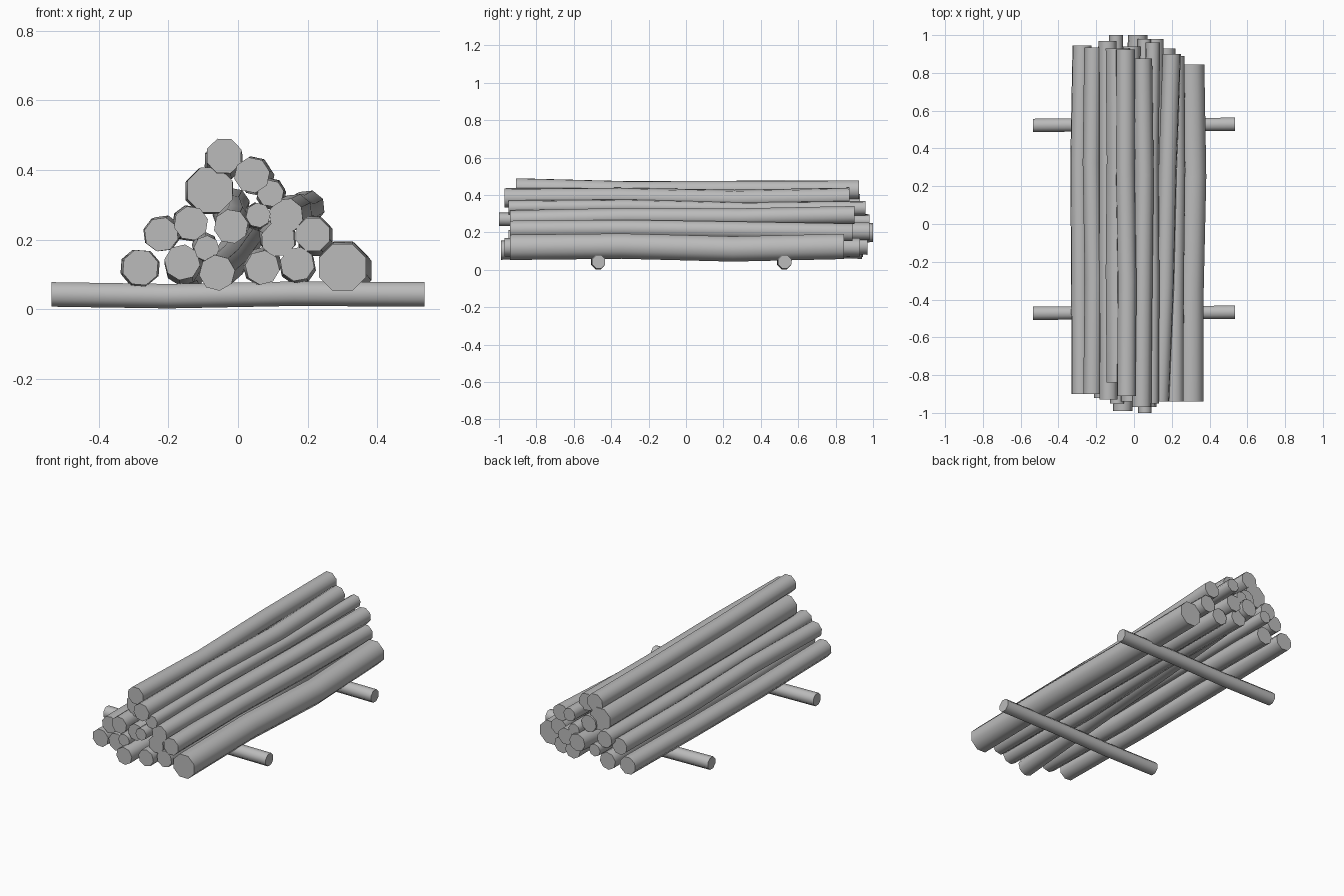
import bpy
import bmesh
import math
import random
from mathutils import Vector

cube = bpy.data.objects.get("Cube")
if cube:
    bpy.data.objects.remove(cube, do_unlink=True)

random.seed(4)
SIDES = 8

# One plain grey for the whole pile
grey = bpy.data.materials.new("wood grey")
grey.use_nodes = True
grey.diffuse_color = (0.5, 0.5, 0.5, 1)
grey.node_tree.nodes["Principled BSDF"].inputs["Base Color"].default_value = grey.diffuse_color


def tube(name, path, radius, axis, turn):
    """Eight-sided tube through the path points, with flat ends."""
    bm = bmesh.new()
    rings = []
    for point in path:
        ring = []
        for i in range(SIDES):
            a = math.tau * i / SIDES + turn
            across, up = radius * math.cos(a), radius * math.sin(a)
            offset = Vector((0, across, up)) if axis == "x" else Vector((across, 0, up))
            ring.append(bm.verts.new(Vector(point) + offset))
        rings.append(ring)
    for lower, upper in zip(rings, rings[1:]):
        for i in range(SIDES):
            j = (i + 1) % SIDES
            face = bm.faces.new((lower[i], lower[j], upper[j], upper[i]))
            face.smooth = True
    for ring in (rings[0], rings[-1]):
        cap = bm.faces.new(ring)
        for edge in cap.edges:
            edge.smooth = False
    bmesh.ops.recalc_face_normals(bm, faces=bm.faces)
    mesh = bpy.data.meshes.new(name)
    bm.to_mesh(mesh)
    bm.free()
    mesh.materials.append(grey)
    obj = bpy.data.objects.new(name, mesh)
    bpy.context.collection.objects.link(obj)


def log(name, radius, front, back, near=None, far=None, turn=None):
    """Log along y, kinked at its thirds by the near and far (x, z) shifts."""
    a, b = Vector(front), Vector(back)
    path = [a]
    for t, shift in ((1 / 3, near), (2 / 3, far)):
        if shift is None:
            shift = [random.uniform(-0.008, 0.008) for _ in "xz"]
        path.append(a.lerp(b, t) + Vector((shift[0], 0, shift[1])))
    path.append(b)
    if turn is None:
        turn = random.uniform(0, math.pi / 4)
    tube(name, path, radius, "y", turn)


flat = math.pi / SIDES

# Bottom row of logs
log("bottom_log_right_outer", 0.053, (-0.28, -0.9, 0.12), (-0.275, 0.945, 0.12), far=(-0.01, 0))
log("bottom_log_right_inner", 0.052, (-0.16, -0.92, 0.135), (-0.14, 0.94, 0.11))
log("bottom_log_slanting", 0.052, (-0.06, -0.99, 0.105), (0.02, 1, 0.2))
log("bottom_log_middle", 0.05, (0.07, -0.97, 0.12), (0.07, 0.97, 0.13))
log("bottom_log_left_inner", 0.05, (0.17, -0.94, 0.13), (0.17, 0.93, 0.12))
log("bottom_log_left_outer", 0.073, (0.3, -0.94, 0.12), (0.305, 0.845, 0.125),
    near=(0, 0.005), far=(0.012, -0.012), turn=flat)

# Second row
log("second_log_right", 0.05, (-0.22, -0.9, 0.215), (-0.215, 0.935, 0.215))
log("second_log_thin", 0.037, (-0.09, -0.95, 0.175), (-0.095, 1, 0.185))
log("second_log_left_inner", 0.05, (0.115, -0.94, 0.2), (0.11, 0.98, 0.205))
log("second_log_left", 0.051, (0.215, -0.94, 0.215), (0.22, 0.89, 0.2), near=(0, 0.01))

# Third row
log("third_log_right", 0.05, (-0.135, -0.93, 0.247), (-0.14, 0.97, 0.25))
log("third_log_middle", 0.05, (-0.02, -0.94, 0.238), (-0.015, 0.94, 0.3))
log("third_log_thin", 0.036, (0.058, -1, 0.27), (0.055, 0.98, 0.26))
log("third_log_left", 0.05, (0.138, -0.94, 0.27), (0.2, 0.9, 0.293), near=(0.005, 0.005))

# Top of the pile
log("upper_log_thick", 0.07, (-0.08, -0.84, 0.342), (-0.085, 0.93, 0.34), turn=flat)
log("upper_log_thin", 0.039, (0.093, -0.95, 0.333), (0.1, 0.96, 0.33))
log("upper_log_left", 0.052, (0.04, -0.97, 0.385), (0.045, 0.875, 0.388), far=(0.01, -0.01))
log("top_log", 0.053, (-0.04, -0.91, 0.44), (-0.045, 0.925, 0.428), near=(0.005, -0.012))

# Two cross sticks under the pile
for name, y in (("front_cross_stick", -0.47), ("back_cross_stick", 0.525)):
    path = [(-0.535, y - 0.003, 0.043), (-0.2, y, 0.038),
            (0.16, y, 0.045), (0.535, y + 0.003, 0.043)]
    tube(name, path, 0.038, "x", flat)
